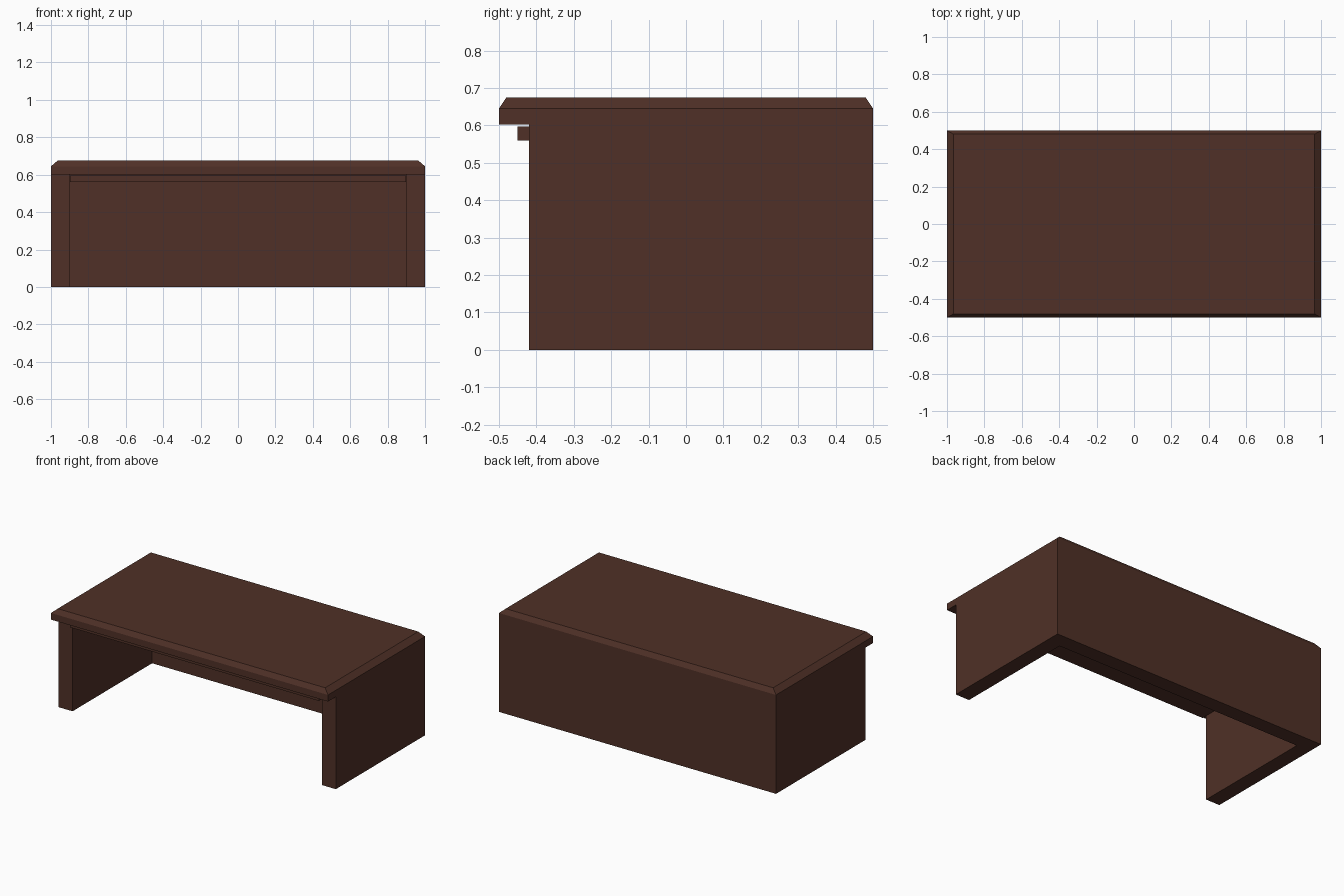
import bpy, bmesh

if "Cube" in bpy.data.objects:
    bpy.data.objects.remove(bpy.data.objects["Cube"])

wood = bpy.data.materials.new("dark_wood")
wood.diffuse_color = (0.08, 0.03, 0.02, 1)
wood.use_nodes = True
wood.node_tree.nodes["Principled BSDF"].inputs["Base Color"].default_value = wood.diffuse_color


def loft(name, rings):
    """Closed solid through stacked rings, each given as (outline, height)."""
    bm = bmesh.new()
    loops = [[bm.verts.new((x, y, z)) for x, y in pts] for pts, z in rings]
    n = len(loops[0])
    for low, high in zip(loops, loops[1:]):
        for i in range(n):
            j = (i + 1) % n
            bm.faces.new((low[i], low[j], high[j], high[i]))
    bm.faces.new(loops[0][::-1])
    bm.faces.new(loops[-1])
    bmesh.ops.recalc_face_normals(bm, faces=bm.faces)
    mesh = bpy.data.meshes.new(name)
    bm.to_mesh(mesh)
    bm.free()
    mesh.materials.append(wood)
    obj = bpy.data.objects.new(name, mesh)
    bpy.context.collection.objects.link(obj)
    return obj


def rect(x, y0, y1):
    return [(-x, y0), (x, y0), (x, y1), (-x, y1)]


# Side panels and back panel as one U-shaped wall
half = [(1.0, 0.5), (1.0, -0.42), (0.9, -0.42), (0.9, 0.4)]
walls = half + [(-x, y) for x, y in reversed(half)]
loft("side_and_back_panels", [(walls, 0.0), (walls, 0.602)])

# Desk top with bevelled upper edge
edge = rect(1.0, -0.5, 0.5)
loft("desk_top", [(edge, 0.602), (edge, 0.645), (rect(0.965, -0.48, 0.48), 0.675)])

# Sliding tray under the top, its front lip protruding slightly
tray = rect(0.898, -0.45, 0.4)
loft("sliding_tray", [(tray, 0.56), (tray, 0.597)])
